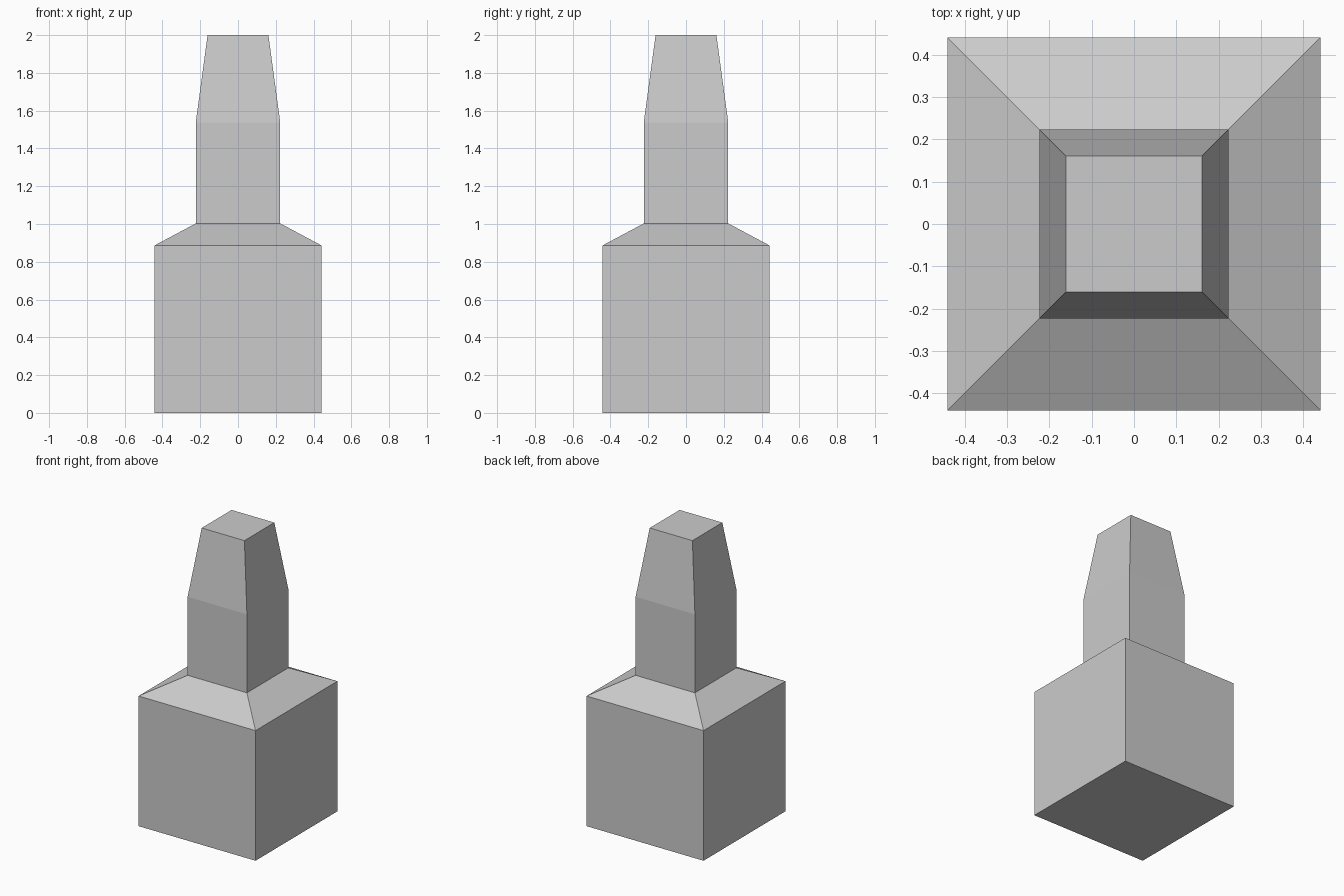
import bpy
import bmesh

if "Cube" in bpy.data.objects:
    bpy.data.objects.remove(bpy.data.objects["Cube"])


def square_loft(name, profile, cap_bottom=False, cap_top=False):
    """Loft square rings given as (half width, height)."""
    bm = bmesh.new()
    rings = [[bm.verts.new((sx * h, sy * h, z))
              for sx, sy in ((-1, -1), (1, -1), (1, 1), (-1, 1))]
             for h, z in profile]
    for low, high in zip(rings, rings[1:]):
        for i in range(4):
            j = (i + 1) % 4
            bm.faces.new((low[i], low[j], high[j], high[i]))
    if cap_bottom:
        bm.faces.new(rings[0][::-1])
    if cap_top:
        bm.faces.new(rings[-1])
    mesh = bpy.data.meshes.new(name)
    bm.to_mesh(mesh)
    bm.free()
    obj = bpy.data.objects.new(name, mesh)
    bpy.context.collection.objects.link(obj)
    return obj


# Square plinth with sloped shoulder
square_loft("base_block", [(0.441, 0), (0.441, 0.887), (0.2235, 1.003)],
            cap_bottom=True)

# Straight post with tapered, flat-topped tip
square_loft("tapered_post", [(0.2235, 1.003), (0.2235, 1.538), (0.161, 2.0)],
            cap_top=True)
